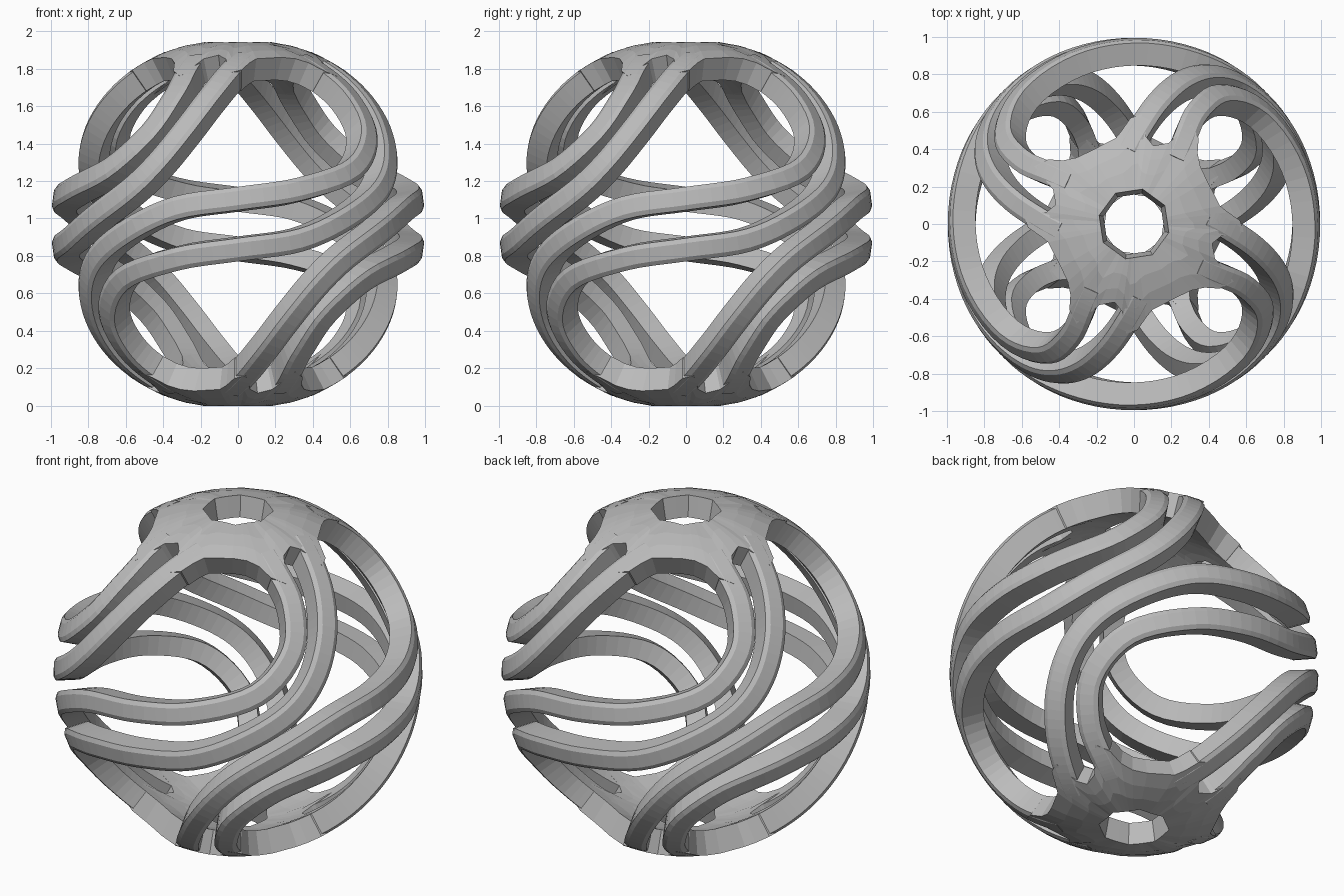
import bpy
import bmesh
from math import radians, sin, cos, pi
from mathutils import Vector, Matrix

if "Cube" in bpy.data.objects:
    bpy.data.objects.remove(bpy.data.objects["Cube"], do_unlink=True)

CENTRE = Matrix.Translation((0, 0, 0.97))
OUTER, INNER = 1.0, 0.865
HALF_WIDTH = 0.063
STEPS = 5

grey = bpy.data.materials.new("plain_grey")
grey.use_nodes = True
colour = (0.5, 0.5, 0.5, 1)
grey.diffuse_color = colour
grey.node_tree.nodes["Principled BSDF"].inputs["Base Color"].default_value = colour


def on_sphere(lon, lat):
    a, b = radians(lon), radians(lat)
    return Vector((cos(a) * cos(b), sin(a) * cos(b), sin(b)))


def add_object(name, verts, faces, matrix):
    mesh = bpy.data.meshes.new(name)
    mesh.from_pydata([CENTRE @ (matrix @ v) for v in verts], [], faces)
    mesh.materials.append(grey)
    bm = bmesh.new()
    bm.from_mesh(mesh)
    bmesh.ops.recalc_face_normals(bm, faces=bm.faces)
    bm.to_mesh(mesh)
    bm.free()
    bpy.context.collection.objects.link(bpy.data.objects.new(name, mesh))


def smooth_path(points):
    # Catmull-Rom curve through the points, kept on the unit sphere
    pts = [2 * points[0] - points[1]] + points + [2 * points[-1] - points[-2]]
    path = []
    for a, b, c, d in zip(pts, pts[1:], pts[2:], pts[3:]):
        for i in range(STEPS):
            t = i / STEPS
            p = 2 * b + (c - a) * t + (2 * a - 5 * b + 4 * c - d) * t ** 2
            path.append((p + (3 * b - a - 3 * c + d) * t ** 3).normalized())
    return path + [points[-1].normalized()]


def ring_faces(rows, n, closed):
    faces = []
    for i in range(rows if closed else rows - 1):
        j = (i + 1) % rows
        for k in range(n):
            m = (k + 1) % n
            faces.append((i * n + k, i * n + m, j * n + m, j * n + k))
    return faces


# Strand: inner loop above, across the equator, outer loop below
inner_loop = [(57, 65), (59, 58), (60.5, 45), (55.5, 30), (41.5, 17.5), (20, 11), (0, 8)]
outer_loop = [(20, -5), (37, 2), (52, 10.5), (62, 20), (70.5, 32.5), (78.5, 46.5), (88, 60), (95, 66)]
route = inner_loop + [(-lon, -lat) for lon, lat in outer_loop]
path = smooth_path([on_sphere(*p) for p in route])

# Cross-section: crowned outer face, radial sides
section = [(1, OUTER - 0.012), (0.6, OUTER), (-0.6, OUTER),
           (-1, OUTER - 0.012), (-1, INNER), (1, INNER)]
N = len(section)
strand_verts = []
for i, p in enumerate(path):
    along = path[min(i + 1, len(path) - 1)] - path[max(i - 1, 0)]
    side = p.cross(along).normalized() * HALF_WIDTH
    strand_verts += [(p + side * s).normalized() * r for s, r in section]
strand_faces = ring_faces(len(path), N, False)
last = len(strand_verts) - N
strand_faces += [tuple(reversed(range(N))), tuple(range(last, last + N))]

# Hub: perforated cap with an octagonal hole and fillets at the arm roots
quarter = [(12, 28), (31, 27), (41, 28), (48, 30.5), (53, 35), (60, 38),
           (67, 28), (76, 25.5), (82, 28), (86, 36), (92, 34.5), (97, 30.5)]
LEVELS = 4
hub_verts = []
for turn in range(4):
    for angle, reach in quarter:
        hole = 11.2 * cos(pi / 8) / cos(radians((angle - 31) % 45 - 22.5))
        arc = []
        for k in range(LEVELS):
            f = k / (LEVELS - 1)
            radius = OUTER + 0.001 - 0.012 * (1 - f) ** 2
            arc.append((on_sphere(angle + 90 * turn, 90 - hole - (reach - hole) * f), radius))
        hub_verts += [p * r for p, r in arc] + [p * INNER for p, r in reversed(arc)]
hub_faces = ring_faces(4 * len(quarter), 2 * LEVELS, True)

# Each half is the other turned over; four arms spin about the vertical axis
flip = Matrix.Rotation(pi, 4, "X")
for label, half in (("upper", Matrix.Identity(4)), ("lower", flip)):
    add_object(label + "_hub", hub_verts, hub_faces, half)
    for turn in range(4):
        spin = Matrix.Rotation(turn * pi / 2, 4, "Z")
        add_object(f"{label}_strand_{turn + 1}", strand_verts, strand_faces, spin @ half)
